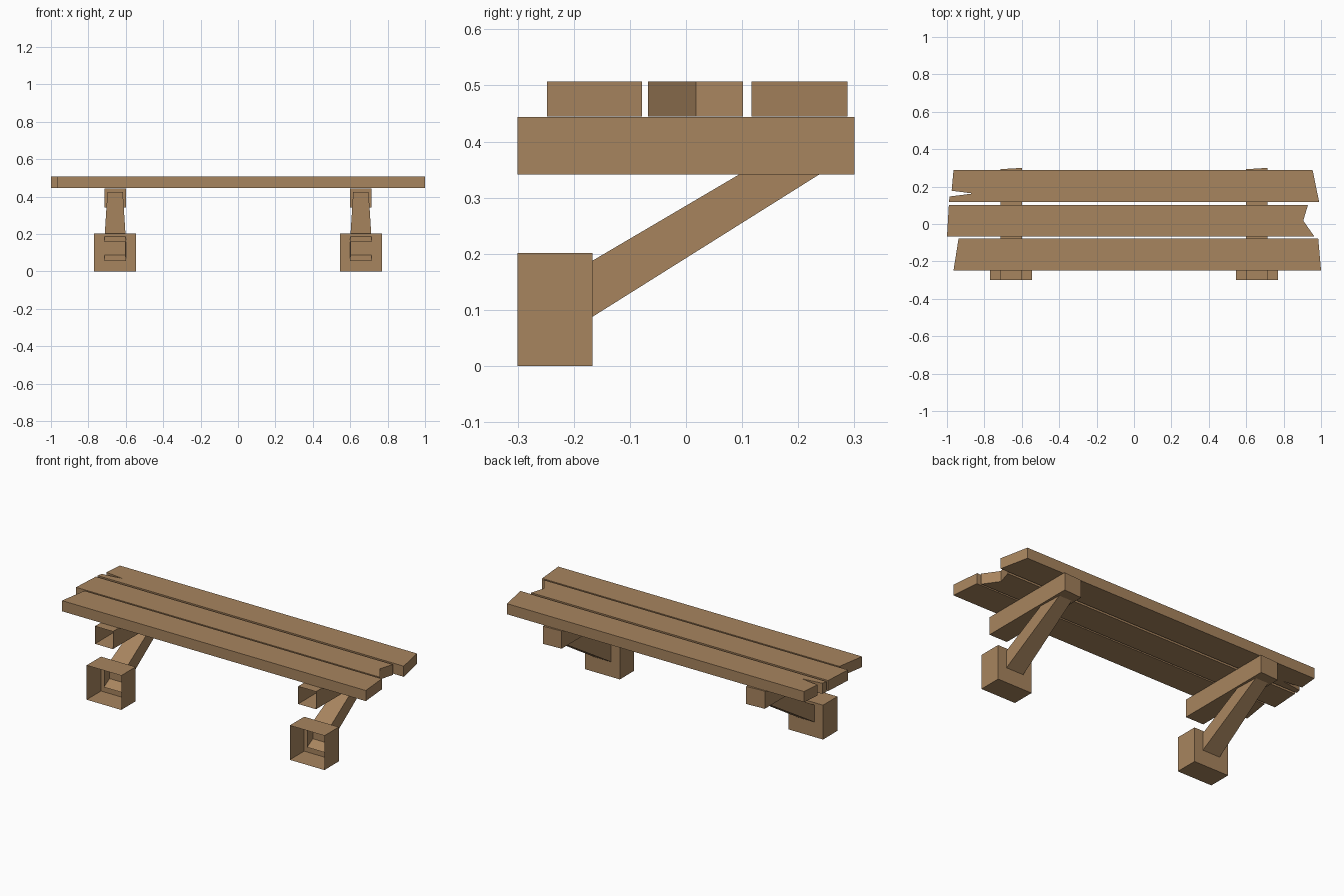
import bpy, bmesh

if "Cube" in bpy.data.objects:
    bpy.data.objects.remove(bpy.data.objects["Cube"])

wood = bpy.data.materials.new("weathered wood")
wood.diffuse_color = (0.39, 0.233, 0.113, 1)
wood.use_nodes = True
wood.node_tree.nodes["Principled BSDF"].inputs["Base Color"].default_value = wood.diffuse_color


def loft(name, ring_a, ring_b, open_a=False, open_b=False):
    """Join two matching outlines with side walls; either end may be left open."""
    bm = bmesh.new()
    a = [bm.verts.new(p) for p in ring_a]
    b = [bm.verts.new(p) for p in ring_b]
    n = len(a)
    cap_a, cap_b = bm.faces.new(a), bm.faces.new(b)
    for i in range(n):
        j = (i + 1) % n
        bm.faces.new((a[i], a[j], b[j], b[i]))
    bmesh.ops.recalc_face_normals(bm, faces=bm.faces[:])
    gone = [f for f, is_open in ((cap_a, open_a), (cap_b, open_b)) if is_open]
    if gone:
        bmesh.ops.delete(bm, geom=gone, context='FACES_ONLY')
    mesh = bpy.data.meshes.new(name)
    bm.to_mesh(mesh)
    bm.free()
    mesh.materials.append(wood)
    obj = bpy.data.objects.new(name, mesh)
    bpy.context.collection.objects.link(obj)
    return obj


def rect(x0, x1, y, z0, z1, skew=0.0):
    """Upright rectangle facing y; skew moves the right side back."""
    return [(x0, y, z0), (x1, y + skew, z0), (x1, y + skew, z1), (x0, y, z1)]


# Seat planks with rough-cut ends
planks = {
    "front_plank": [(-0.965, -0.248), (1.0, -0.248), (0.985, -0.078), (-0.938, -0.078)],
    "middle_plank": [(-1.0, -0.068), (0.965, -0.068), (0.905, 0.018),
                     (0.93, 0.102), (-0.99, 0.102)],
    "back_plank": [(-0.99, 0.117), (0.99, 0.117), (0.955, 0.288), (-0.965, 0.288),
                   (-0.975, 0.178), (-0.862, 0.163), (-0.985, 0.147)],
}
for name, outline in planks.items():
    loft(name, [(x, y, 0.445) for x, y in outline],
         [(x, y, 0.507) for x, y in outline])

# Two supports, each a hollow foot, a slanted strut and a cross beam
for side, cx in (("left", -0.657), ("right", 0.657)):
    loft(side + "_foot",
         rect(cx - 0.112, cx + 0.112, -0.3, 0, 0.201),
         rect(cx - 0.112, cx + 0.112, -0.167, 0, 0.201), open_a=True)
    loft(side + "_strut",
         rect(cx - 0.058, cx + 0.058, -0.217, 0.056, 0.158),
         rect(cx - 0.041, cx + 0.041, 0.237, 0.341, 0.425),
         open_a=True, open_b=True)
    loft(side + "_cross_beam",
         rect(cx - 0.058, cx + 0.058, -0.3, 0.341, 0.444),
         rect(cx - 0.058, cx + 0.058, 0.293, 0.341, 0.444, skew=0.007), open_a=True)
